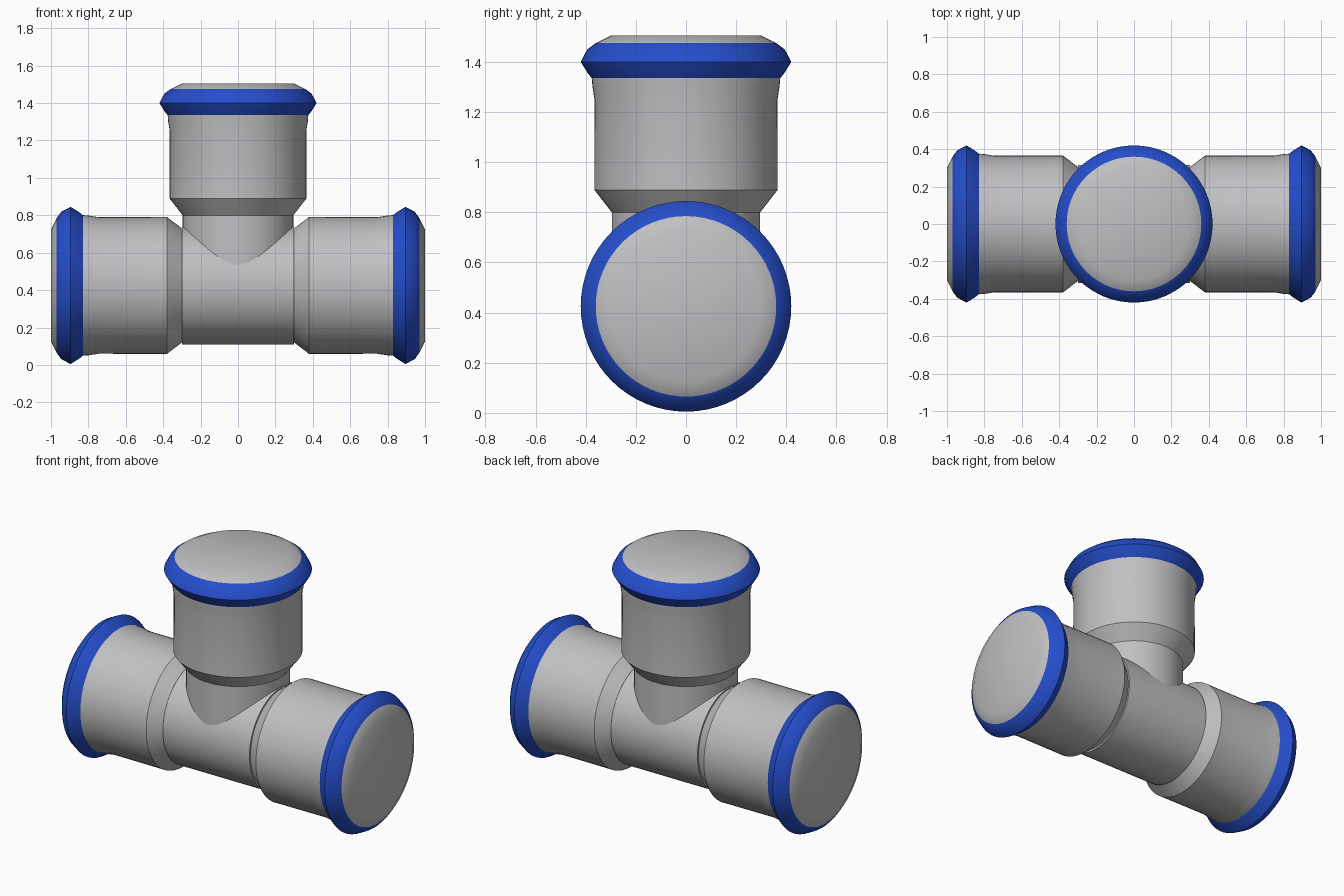
import bpy
import bmesh
from math import cos, sin, tau, radians
from mathutils import Matrix

if "Cube" in bpy.data.objects:
    bpy.data.objects.remove(bpy.data.objects["Cube"], do_unlink=True)

AXIS_Z = 0.425
SEGMENTS = 64


def make_material(name, color):
    mat = bpy.data.materials.new(name)
    mat.use_nodes = True
    mat.diffuse_color = color
    mat.node_tree.nodes["Principled BSDF"].inputs["Base Color"].default_value = color
    return mat


steel = make_material("steel grey", (0.53, 0.53, 0.545, 1))
blue = make_material("seal blue", (0.018, 0.075, 0.6, 1))


def lathe(name, profile, turn, ring_span=None, cap_end=False):
    """Spin (distance, radius) points around local z, then turn onto the pipe axis."""
    bm = bmesh.new()
    loops = [[bm.verts.new((r * cos(tau * i / SEGMENTS), r * sin(tau * i / SEGMENTS), d))
              for i in range(SEGMENTS)] for d, r in profile]
    for (low, high), (d0, r0), (d1, r1) in zip(zip(loops, loops[1:]), profile, profile[1:]):
        middle = (d0 + d1) / 2
        for i in range(SEGMENTS):
            j = (i + 1) % SEGMENTS
            face = bm.faces.new((low[i], low[j], high[j], high[i]))
            # The seal bulge between the two distances is blue
            if ring_span and ring_span[0] < middle < ring_span[1]:
                face.material_index = 1
    if cap_end:
        bm.faces.new(loops[-1])
    bm.transform(Matrix.Translation((0, 0, AXIS_Z)) @ turn)
    mesh = bpy.data.meshes.new(name)
    bm.to_mesh(mesh)
    bm.free()
    mesh.materials.append(steel)
    mesh.materials.append(blue)
    obj = bpy.data.objects.new(name, mesh)
    bpy.context.collection.objects.link(obj)
    bpy.ops.object.select_all(action="DESELECT")
    obj.select_set(True)
    bpy.context.view_layer.objects.active = obj
    bpy.ops.object.shade_smooth_by_angle(angle=radians(30))


def socket(name, end, base, turn):
    """Socket with flared mouth, blue seal bulge and closed end, measured back from its end."""
    mouth = [(0.255, 0.365), (0.205, 0.373), (0.17, 0.376), (0.15, 0.392),
             (0.105, 0.42), (0.055, 0.394), (0.03, 0.36), (0, 0.30)]
    profile = base + [(end - back, r) for back, r in mouth]
    lathe(name, profile, turn, (end - 0.17, end - 0.03), cap_end=True)


# Main pipe running along x
along_x = Matrix.Rotation(radians(90), 4, "Y")
lathe("main_pipe", [(-0.3, 0.305), (-0.3, 0.316), (0.3, 0.316), (0.3, 0.305)], along_x)

# Sockets at both ends of the main pipe
for side, angle in (("left", 90), ("right", -90)):
    socket(side + "_socket", 1.0, [(0.30, 0.305), (0.38, 0.366)],
           Matrix.Rotation(radians(angle), 4, "Y"))

# Upright branch, starting inside the main pipe
socket("top_branch", 1.08, [(0.10, 0.296), (0.375, 0.296), (0.465, 0.366)],
       Matrix.Identity(4))
